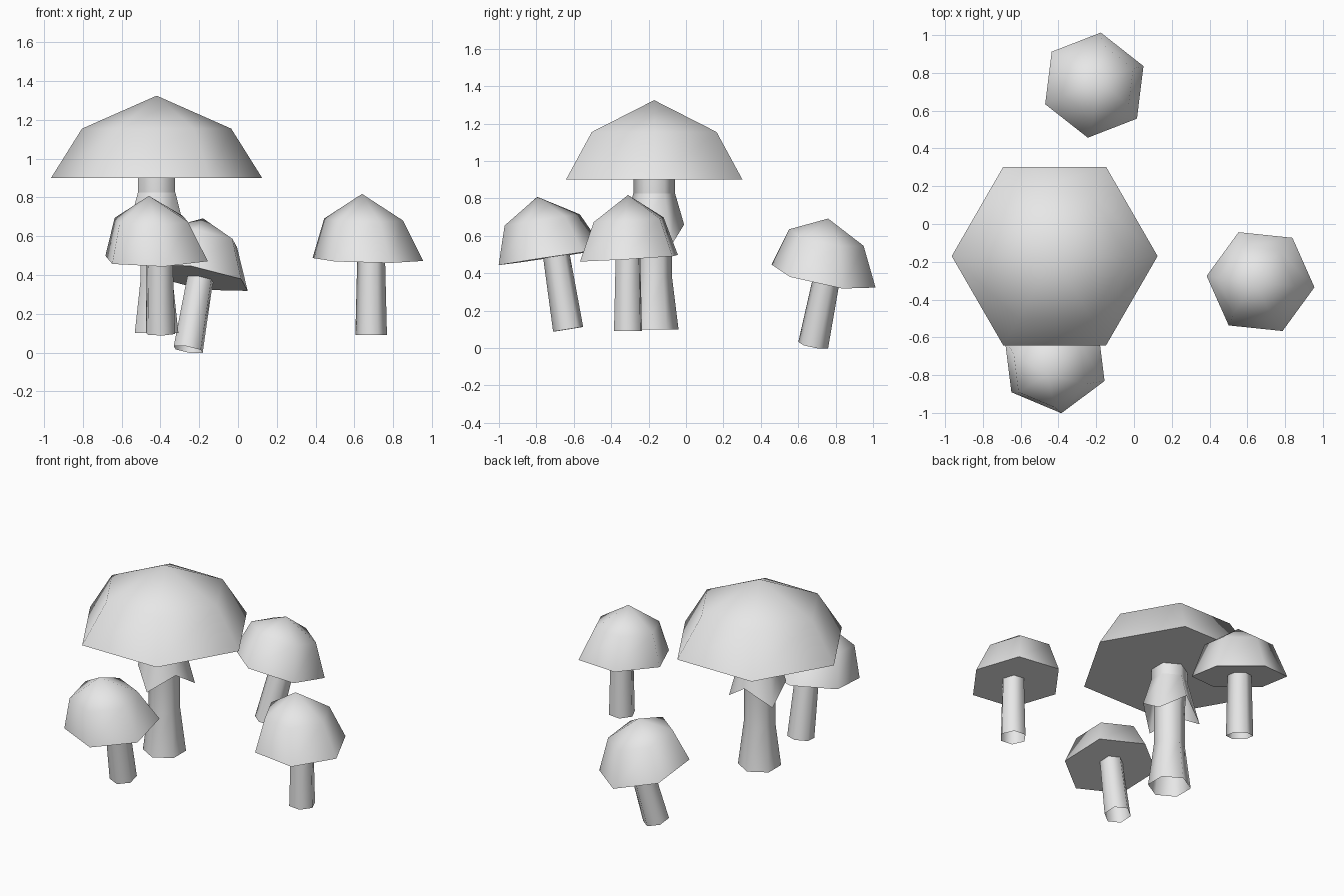
import bpy, bmesh, math
from mathutils import Vector

cube = bpy.data.objects.get("Cube")
if cube:
    bpy.data.objects.remove(cube)

SIDES = 6
grey = bpy.data.materials.new("pale_grey")
grey.use_nodes = True
grey.diffuse_color = (0.8, 0.8, 0.8, 1)
grey.node_tree.nodes["Principled BSDF"].inputs["Base Color"].default_value = grey.diffuse_color


def hexagon(bm, centre, axis, radius, phase):
    """Ring of vertices around an axis, starting at a phase angle."""
    turn = Vector((0, 0, 1)).rotation_difference(Vector(axis))
    ring = []
    for i in range(SIDES):
        a = math.radians(phase) + math.tau * i / SIDES
        offset = Vector((math.cos(a), math.sin(a), 0)) * radius
        ring.append(bm.verts.new(Vector(centre) + turn @ offset))
    return ring


def bridge(bm, low, high):
    for i in range(SIDES):
        j = (i + 1) % SIDES
        bm.faces.new((low[i], low[j], high[j], high[i]))


def finish(bm, name):
    mesh = bpy.data.meshes.new(name)
    bm.to_mesh(mesh)
    bm.free()
    mesh.materials.append(grey)
    obj = bpy.data.objects.new(name, mesh)
    bpy.context.collection.objects.link(obj)
    bpy.ops.object.select_all(action='DESELECT')
    obj.select_set(True)
    bpy.context.view_layer.objects.active = obj
    bpy.ops.object.shade_smooth_by_angle(angle=math.radians(65))
    return obj


def cap(name, centre, axis, radius, mid_radius, mid_height, apex, phase):
    """Faceted dome with a flat underside and a slightly off-centre tip."""
    bm = bmesh.new()
    centre, apex = Vector(centre), Vector(apex)
    axis = Vector(axis).normalized()
    rise = (apex - centre).dot(axis)
    drift = apex - centre - axis * rise
    rim = hexagon(bm, centre, axis, radius, phase)
    mid = hexagon(bm, centre + axis * mid_height + drift * 0.7, axis, mid_radius, phase)
    tip = bm.verts.new(apex)
    bridge(bm, rim, mid)
    for i in range(SIDES):
        bm.faces.new((mid[i], mid[(i + 1) % SIDES], tip))
    bm.faces.new(rim[::-1])
    finish(bm, name)


def stem(name, foot, axis, profile, phase):
    """Open tube through (distance, radius) pairs along the axis."""
    bm = bmesh.new()
    axis = Vector(axis).normalized()
    rings = [hexagon(bm, Vector(foot) + axis * d, axis, r, phase) for d, r in profile]
    for low, high in zip(rings, rings[1:]):
        bridge(bm, low, high)
    finish(bm, name)


# Large mushroom
UP = (0, 0, 1)
cx, cy = -0.42, -0.17
cap("large_cap", (cx, cy, 0.9), UP, 0.545, 0.385, 0.255, (cx, cy, 1.325), 0)
stem("large_stem", (cx, cy, 0.1), UP,
     [(0, 0.13), (0.28, 0.095), (0.55, 0.095), (0.72, 0.11), (0.82, 0.11)], 30)

# Ragged skirt below the large cap, alternating long and short points
bm = bmesh.new()
top = hexagon(bm, (cx, cy, 0.825), UP, 0.112, 30)
hem = hexagon(bm, (cx, cy, 0.66), UP, 0.16, 30)
for v in hem[::2]:
    v.co.z -= 0.11
    v.co.x += (v.co.x - cx) * 0.15
    v.co.y += (v.co.y - cy) * 0.15
bridge(bm, hem, top)
finish(bm, "large_skirt")

# Small mushrooms: side, rim centre, axis, tip, cap phase, stem foot
small = [
    ("left", (0.67, -0.305, 0.48), (0.02, -0.06, 1), (0.64, -0.31, 0.818), -6,
     (0.687, -0.31, 0.09), (0, 0, 1)),
    ("front", (-0.42, -0.72, 0.485), (-0.01, -0.15, 1), (-0.46, -0.795, 0.808), -23,
     (-0.4, -0.63, 0.1), (-0.01, -0.16, 1)),
    ("back", (-0.21, 0.735, 0.385), (0.18, 0.2, 1), (-0.18, 0.76, 0.692), 22,
     (-0.257, 0.68, 0.015), (0.17, 0.2, 1)),
]
for side, rim, lean, tip, phase, foot, stem_axis in small:
    cap(side + "_cap", rim, lean, 0.287, 0.205, 0.205, tip, phase)
    length = (Vector(rim) - Vector(foot)).length + 0.01
    stem(side + "_stem", foot, stem_axis, [(0, 0.082), (length, 0.072)], phase)
